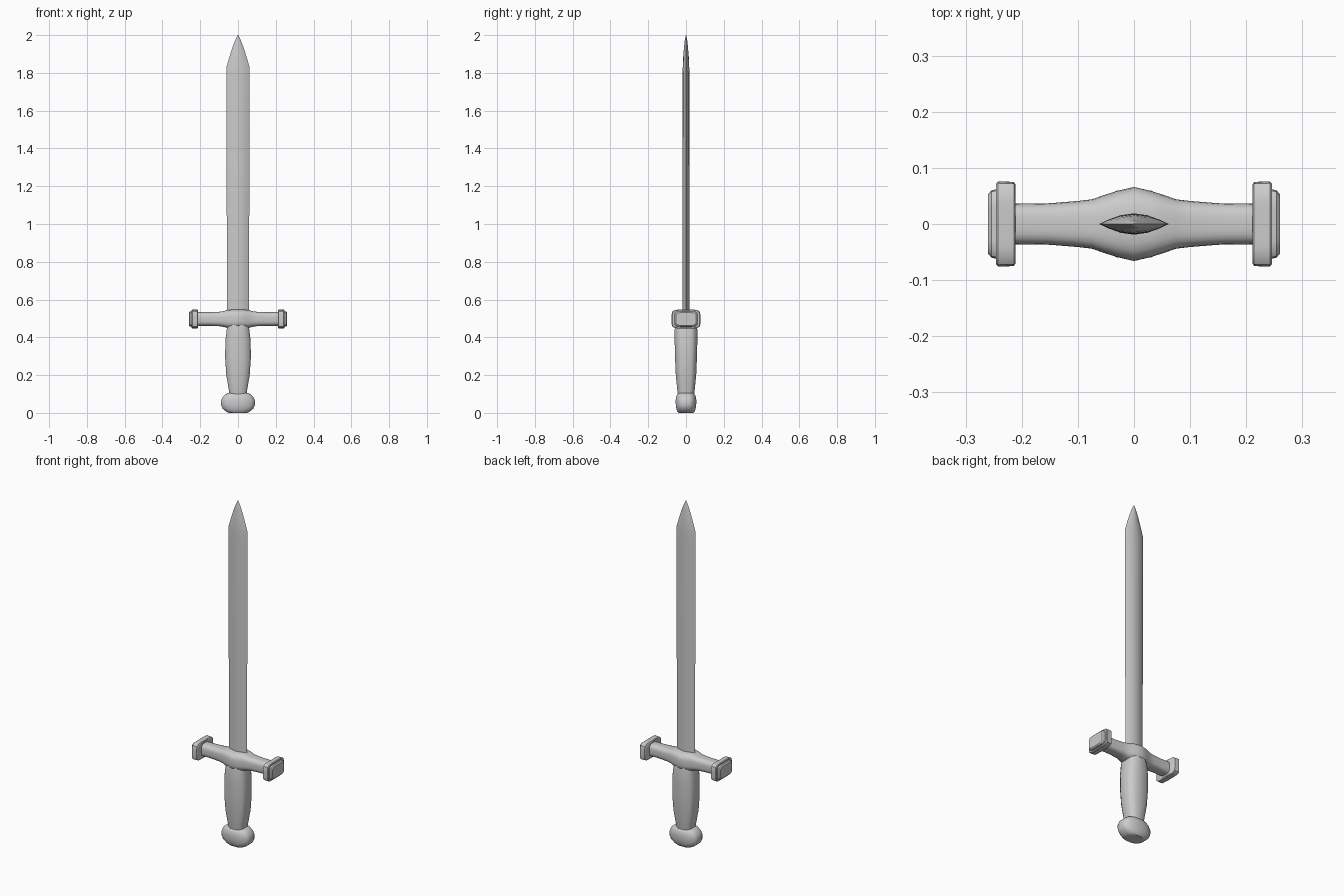
import bpy, bmesh
from math import radians, cos, sin, pi


def superellipse(n, power):
    """Unit rounded-rectangle outline."""
    pts = []
    for i in range(n):
        a = 2 * pi * (i + 0.5) / n
        c, s = cos(a), sin(a)
        r = (abs(c) ** power + abs(s) ** power) ** (-1 / power)
        pts.append((c * r, s * r))
    m = max(p[0] for p in pts)
    return [(x / m, y / m) for x, y in pts]


def loft(name, outline, stations, axis="Z", centre=0.0, angle=35):
    """Skin an outline through (position, half_u, half_v) stations.
    Z axis: u = x, v = y.  X axis: u = y, v = z."""
    bm = bmesh.new()
    rings = []
    for pos, hu, hv in stations:
        ring = []
        for u, v in outline:
            co = (u * hu, v * hv, pos) if axis == "Z" else (pos, u * hu, centre + v * hv)
            ring.append(bm.verts.new(co))
        rings.append(ring)
    n = len(outline)
    for a, b in zip(rings, rings[1:]):
        for i in range(n):
            j = (i + 1) % n
            bm.faces.new((a[i], a[j], b[j], b[i]))
    bm.faces.new(rings[0][::-1])
    bm.faces.new(rings[-1])
    bmesh.ops.recalc_face_normals(bm, faces=bm.faces)
    mesh = bpy.data.meshes.new(name)
    bm.to_mesh(mesh)
    bm.free()
    ob = bpy.data.objects.new(name, mesh)
    bpy.context.collection.objects.link(ob)
    bpy.ops.object.select_all(action="DESELECT")
    ob.select_set(True)
    bpy.context.view_layer.objects.active = ob
    bpy.ops.object.shade_smooth_by_angle(angle=radians(angle))
    return ob


soft = superellipse(32, 3.2)
boxy = superellipse(32, 6)

# Blade: pointed lens section tapering to a tip
lens = [(-1, 0), (-0.75, -0.42), (-0.4, -0.82), (0, -1), (0.4, -0.82), (0.75, -0.42),
        (1, 0), (0.75, 0.42), (0.4, 0.82), (0, 1), (-0.4, 0.82), (-0.75, 0.42)]
loft("blade", lens, [(0.5, 0.058, 0.019), (1.2, 0.06, 0.019), (1.8, 0.062, 0.018),
                     (1.835, 0.06, 0.017), (1.88, 0.047, 0.015), (1.93, 0.031, 0.011),
                     (1.97, 0.016, 0.007), (2.0, 0.001, 0.001)], angle=30)

# Grip: chamfered section, swelling in the middle
grip = [(-1, -0.5), (-0.85, -0.75), (-0.45, -1), (0.45, -1), (0.85, -0.75), (1, -0.5),
        (1, 0.5), (0.85, 0.75), (0.45, 1), (-0.45, 1), (-0.85, 0.75), (-1, 0.5)]
loft("grip", grip, [(0.09, 0.044, 0.042), (0.13, 0.05, 0.047), (0.2, 0.062, 0.054),
                    (0.29, 0.068, 0.058), (0.38, 0.067, 0.06), (0.44, 0.06, 0.06),
                    (0.48, 0.052, 0.055)], angle=40)

# Pommel: rounded block, wider in x than in y
knob = [(-1, -0.35), (-0.93, -0.6), (-0.75, -0.8), (-0.4, -1), (0.4, -1), (0.75, -0.8),
        (0.93, -0.6), (1, -0.35), (1, 0.35), (0.93, 0.6), (0.75, 0.8), (0.4, 1),
        (-0.4, 1), (-0.75, 0.8), (-0.93, 0.6), (-1, 0.35)]
loft("pommel", knob, [(0.0, 0.05, 0.04), (0.008, 0.064, 0.047), (0.022, 0.081, 0.051),
                      (0.04, 0.089, 0.054), (0.065, 0.089, 0.055), (0.085, 0.081, 0.052),
                      (0.099, 0.066, 0.046), (0.106, 0.05, 0.038)], angle=40)

# Crossguard: bar flaring to a ridge at the centre
half = [(0.0, 0.066, 0.05), (0.03, 0.059, 0.05), (0.055, 0.051, 0.048),
        (0.075, 0.044, 0.042), (0.1, 0.041, 0.038), (0.15, 0.037, 0.036), (0.22, 0.036, 0.036)]
bar = [(-x, y, z) for x, y, z in half[:0:-1]] + half
loft("crossguard", soft, bar, "X", 0.497)

# Guard end caps: a rim with a smaller stepped face, on both sides
for side, label in ((-1, "left"), (1, "right")):
    rim = [(0.211, 0.070, 0.045), (0.214, 0.075, 0.049), (0.242, 0.076, 0.050), (0.246, 0.072, 0.047)]
    face = [(0.24, 0.063, 0.042), (0.254, 0.060, 0.040), (0.26, 0.053, 0.034)]
    loft(label + "_cap_rim", boxy, [(side * x, y, z) for x, y, z in rim], "X", 0.497)
    loft(label + "_cap_face", boxy, [(side * x, y, z) for x, y, z in face], "X", 0.497)
